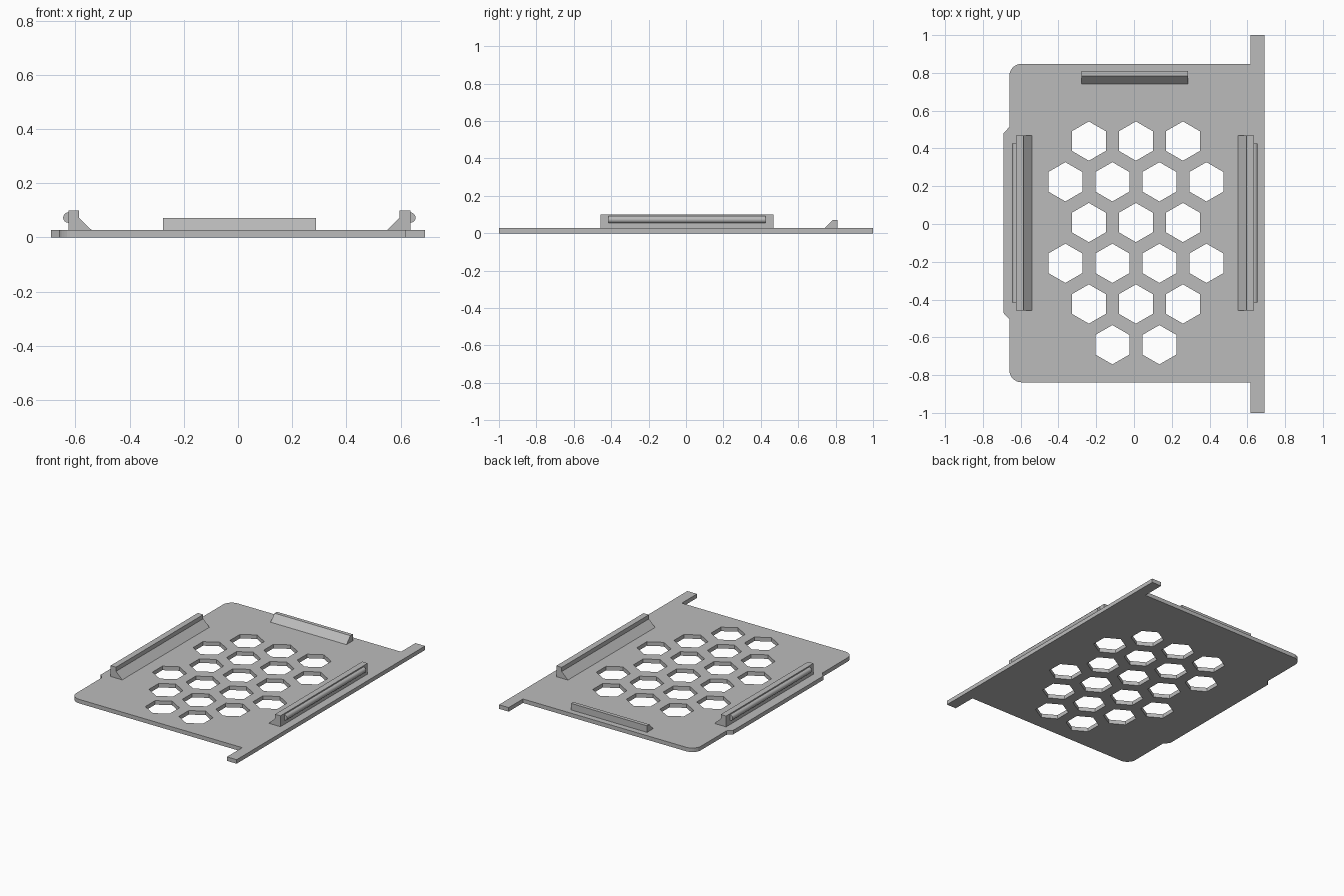
import bpy, bmesh
from math import cos, sin, pi, radians
from mathutils import Matrix, Vector

if "Cube" in bpy.data.objects:
    bpy.data.objects.remove(bpy.data.objects["Cube"], do_unlink=True)

GREY = (0.5, 0.5, 0.5, 1.0)
mat = bpy.data.materials.new("plain_grey")
mat.use_nodes = True
mat.diffuse_color = GREY
mat.node_tree.nodes["Principled BSDF"].inputs["Base Color"].default_value = GREY

T = 0.027           # plate thickness
CX = CY = 0.005     # centre of the panel and its hole pattern


def arc(cx, cy, r, start, end, steps):
    """Points along an arc, angles in degrees."""
    angles = [radians(start + (end - start) * i / steps) for i in range(steps + 1)]
    return [(cx + r * cos(a), cy + r * sin(a)) for a in angles]


def add_prism(bm, points, low, high, place):
    """Extrude a closed 2D profile; place maps (u, v, w) to a 3D point."""
    a, b = ([bm.verts.new(place(u, v, w)) for u, v in points] for w in (low, high))
    bm.faces.new(a)
    bm.faces.new(b)
    for i in range(len(a)):
        j = (i + 1) % len(a)
        bm.faces.new((a[i], a[j], b[j], b[i]))


def finish(name, bm, smooth=False):
    bmesh.ops.recalc_face_normals(bm, faces=bm.faces[:])
    mesh = bpy.data.meshes.new(name)
    bm.to_mesh(mesh)
    bm.free()
    mesh.materials.append(mat)
    obj = bpy.data.objects.new(name, mesh)
    bpy.context.collection.objects.link(obj)
    if smooth:
        bpy.ops.object.select_all(action='DESELECT')
        obj.select_set(True)
        bpy.context.view_layer.objects.active = obj
        bpy.ops.object.shade_smooth_by_angle(angle=radians(30))
    return obj


def upright(u, v, w):       # profile in plan, extruded along z
    return Vector((u, v, w))


def along_y(u, v, w):       # profile in xz, extruded along y
    return Vector((u, w, v))


def along_x(u, v, w):       # profile in yz, extruded along x
    return Vector((w, u, v))


# Panel outline: rounded left corners, left tab, right strip with two pegs
BACK, FRONT, LEFT, R = 0.848, -0.838, -0.66, 0.065
outline = [(0.618, BACK), (0.618, 1.0), (0.69, 1.0), (0.69, -1.0),
           (0.618, -1.0), (0.618, FRONT)]
outline += arc(LEFT + R, FRONT + R, R, 270, 180, 8)
outline += [(LEFT, CY - 0.508), (-0.69, CY - 0.477),
            (-0.69, CY + 0.477), (LEFT, CY + 0.508)]
outline += arc(LEFT + R, BACK - R, R, 180, 90, 8)
bm = bmesh.new()
add_prism(bm, outline, 0, T, upright)
panel = finish("panel", bm)

# Hexagonal vents, alternating rows from back to front
PITCH = 0.249
bm = bmesh.new()
for row, count in enumerate((3, 4, 3, 4, 3, 2)):
    y = CY + 0.434 - row * PITCH * cos(pi / 6)
    for i in range(count):
        x = CX + 0.005 + (i - (count - 1) / 2) * PITCH
        add_prism(bm, arc(x, y, 0.104, 30, 330, 5), -0.1, 0.1, upright)
cutter = finish("vent_cutter", bm)
cutter.hide_render = True
mod = panel.modifiers.new("vents", 'BOOLEAN')
mod.operation, mod.solver, mod.object = 'DIFFERENCE', 'EXACT', cutter
bpy.context.view_layer.update()
panel.data = bpy.data.meshes.new_from_object(
    panel.evaluated_get(bpy.context.evaluated_depsgraph_get()))
panel.modifiers.clear()
bpy.data.objects.remove(cutter, do_unlink=True)

# Side clips: a wall with an inner gusset and a rounded outer ridge
wall = [(0.545, T), (0.631, T), (0.631, 0.1), (0.591, 0.1), (0.591, 0.072)]
ridge = arc(0.631, 0.073, 0.019, -90, 90, 12)
for side, sign in (("left", 1), ("right", -1)):
    def place(u, v, w, s=sign):
        return along_y(CX + s * u, v, CY + w)
    bm = bmesh.new()
    add_prism(bm, wall, -0.463, 0.463, place)
    finish(side + "_clip_wall", bm)
    bm = bmesh.new()
    add_prism(bm, ridge, -0.42, 0.42, place)
    finish(side + "_clip_ridge", bm, smooth=True)

# Back stop: low wedge sloping toward the front
bm = bmesh.new()
add_prism(bm, [(0.741, T), (0.809, T), (0.809, 0.071), (0.784, 0.071)],
          CX - 0.282, CX + 0.282, along_x)
finish("back_stop", bm)
